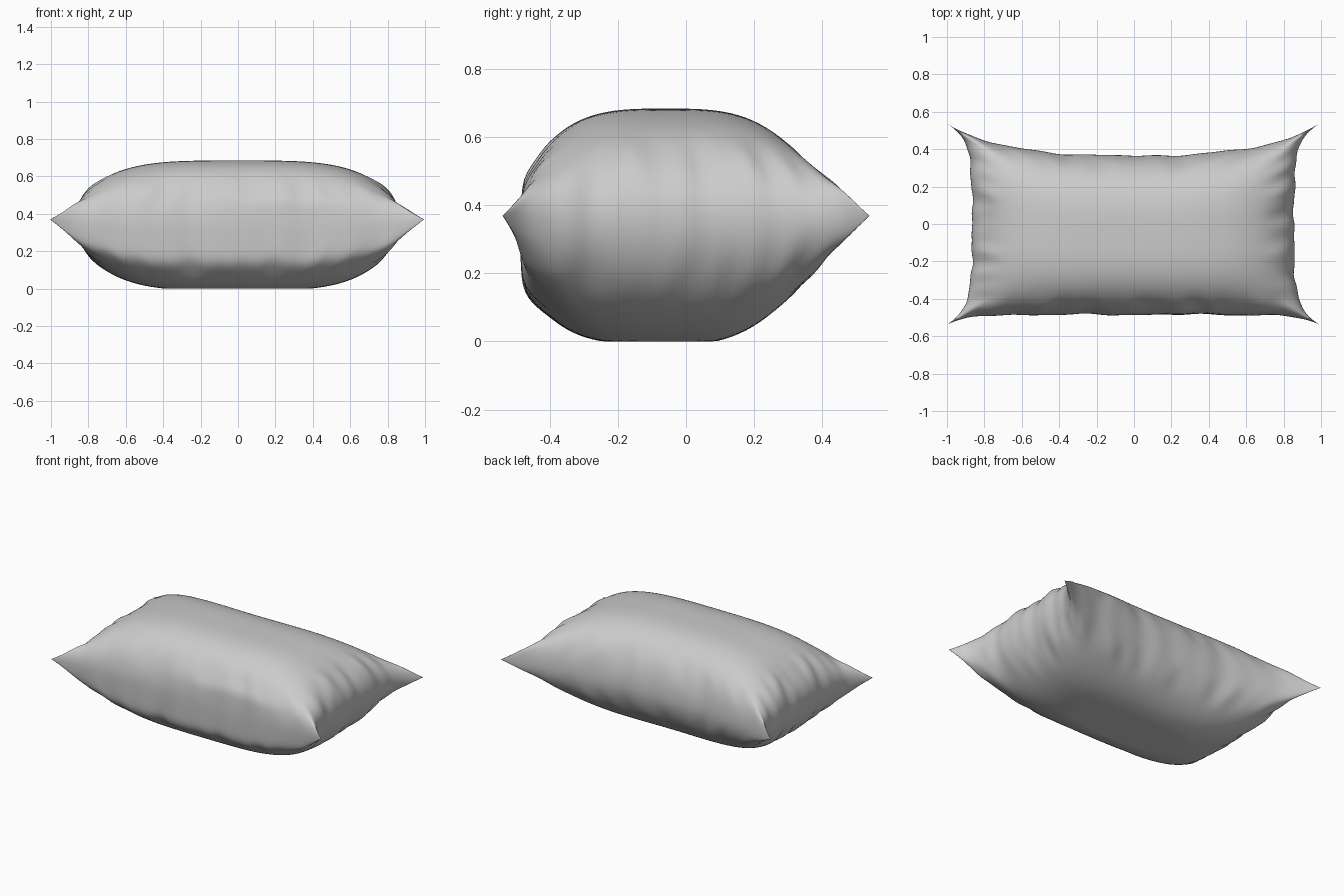
import bpy, bmesh, math

if "Cube" in bpy.data.objects:
    bpy.data.objects.remove(bpy.data.objects["Cube"])

NU, NV = 88, 60


def ripple(t, seed):
    # irregular gathered-cloth wobble along a seam
    return (math.sin(11 * t + seed) + 0.8 * math.sin(19 * t + 2.3 * seed)
            + 0.6 * math.sin(31 * t + 4.1 * seed)) / 2.4


def gauss(t, c, w):
    return math.exp(-((t - c) / w) ** 2)


def cushion_point(u, v, side):
    au, av = abs(u), abs(v)
    # seam outline: pinched corners, concave sides
    half_x = (0.865 if u < 0 else 0.855) + 0.02 * v * v + 0.12 * av ** 7
    back = 0.365 + 0.085 * u * u + 0.09 * au ** 5
    front = 0.485 + 0.055 * au ** 9
    x = u * half_x
    y = -front + (front + back) * (v + 1) / 2
    # inflated height of the upper or lower sheet
    pv = 3.2 if side > 0 else 3.0 - v
    fu = math.sqrt(max(0, 1 - au ** 3.8))
    fv = math.sqrt(max(0, 1 - av ** pv))
    h = fu * fv
    seam = 0.335 + 0.035 * max(au, av * 0.5) ** 4
    z = seam + side * h * ((0.685 if side > 0 else 0.345) - (seam if side > 0 else 0))
    # puckers running inward from the seams
    keep = 1 - max(au, av) ** 16
    wv = gauss(av, 0.95, 0.13) * (1 - au ** 6)
    wu = gauss(au, 0.95, 0.10) * (1 - av ** 6)
    s = side * 0.7 + (1 if v > 0 else 3)
    z += side * keep * 0.018 * (wv * ripple(u * 1.3, s) + wu * ripple(v, s + 2))
    y += (1 if v > 0 else -1) * 0.008 * wv * ripple(u, 1.5 + (v > 0))
    x += (1 if u > 0 else -1) * 0.010 * wu * ripple(v, 2.5 + (u > 0))
    # lower front sags forward under the seam, with a long fold on the right
    if side < 0:
        y -= 0.028 * gauss(v, -0.93, 0.09) * (1 - au ** 8) * keep
    else:
        y -= 0.022 * gauss(v, -0.97, 0.05) * gauss(u, 0.3, 0.35) * keep
    return x, y, max(z, 0)


# pillow: two inflated sheets joined along the seam
bm = bmesh.new()
for side in (1, -1):
    rows = []
    for j in range(NV + 1):
        v = math.sin(math.pi / 2 * (2 * j / NV - 1))
        rows.append([bm.verts.new(cushion_point(
            math.sin(math.pi / 2 * (2 * i / NU - 1)), v, side)) for i in range(NU + 1)])
    for j in range(NV):
        for i in range(NU):
            q = [rows[j][i], rows[j][i + 1], rows[j + 1][i + 1], rows[j + 1][i]]
            bm.faces.new(q if side > 0 else q[::-1])
bmesh.ops.remove_doubles(bm, verts=bm.verts, dist=0.0003)
low = min(p.co.z for p in bm.verts)
bmesh.ops.translate(bm, verts=bm.verts, vec=(0, 0, -low))
bmesh.ops.recalc_face_normals(bm, faces=bm.faces)
for f in bm.faces:
    f.smooth = True
mesh = bpy.data.meshes.new("pillow")
bm.to_mesh(mesh)
bm.free()
pillow = bpy.data.objects.new("pillow", mesh)
bpy.context.collection.objects.link(pillow)
